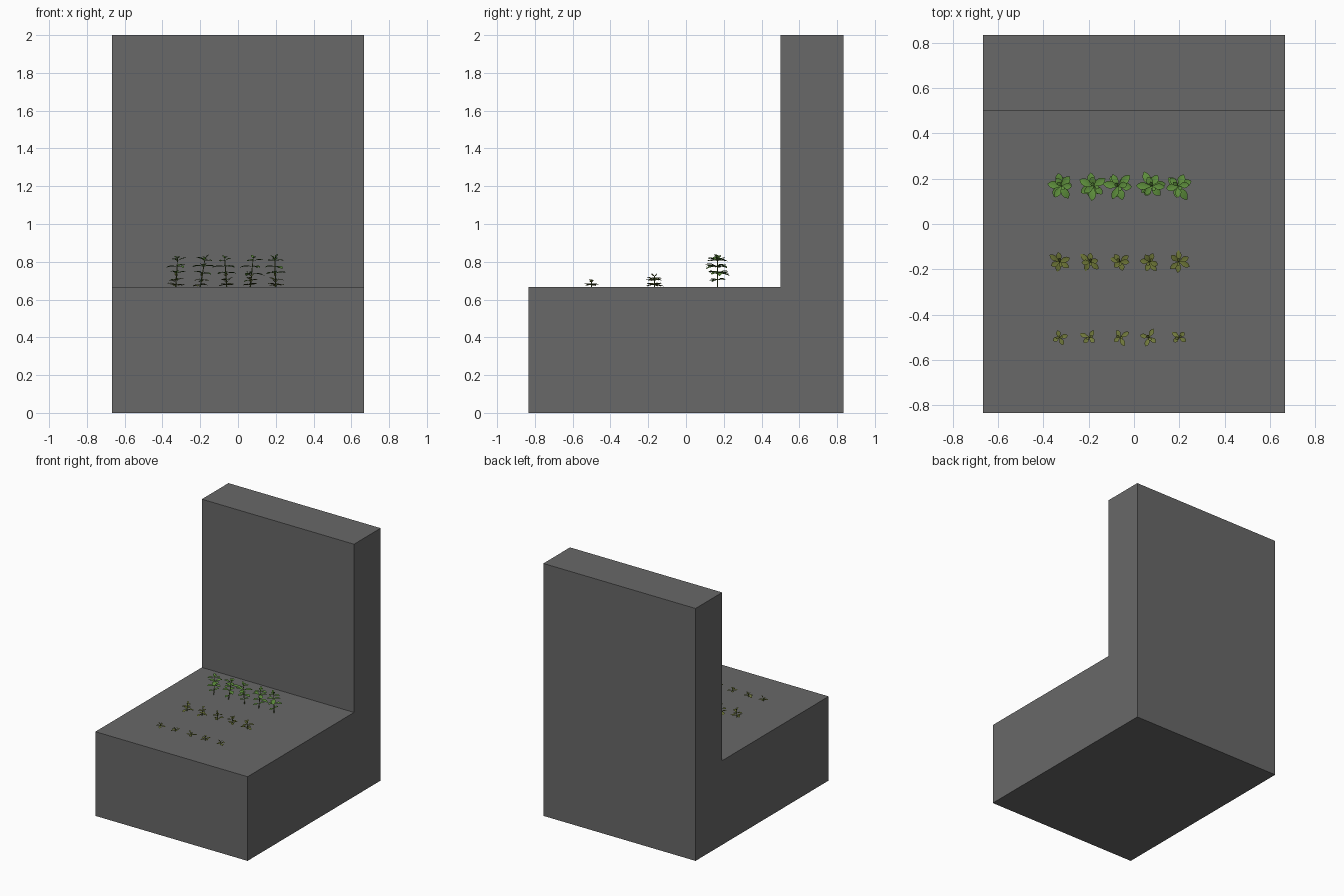
import bpy, bmesh, math, random
from mathutils import Vector

if "Cube" in bpy.data.objects:
    bpy.data.objects.remove(bpy.data.objects["Cube"])

random.seed(7)

def material(name, rgb):
    m = bpy.data.materials.new(name)
    m.diffuse_color = (*rgb, 1)
    m.use_nodes = True
    m.node_tree.nodes["Principled BSDF"].inputs["Base Color"].default_value = m.diffuse_color
    return m

GRAY = material("dark gray", (0.14, 0.14, 0.14))
GREEN = material("leaf green", (0.11, 0.27, 0.045))
OLIVE = material("olive", (0.14, 0.165, 0.035))
PALE = material("pale olive", (0.18, 0.21, 0.05))
STEM = material("stem green", (0.09, 0.13, 0.03))

def finish(bm, name, mats):
    me = bpy.data.meshes.new(name)
    bm.to_mesh(me)
    bm.free()
    for m in mats:
        me.materials.append(m)
    ob = bpy.data.objects.new(name, me)
    bpy.context.collection.objects.link(ob)
    return ob

# L-shaped block: side profile extruded across x
bm = bmesh.new()
W = 0.667
profile = [(-0.833, 0), (0.833, 0), (0.833, 2), (0.5, 2), (0.5, 0.667), (-0.833, 0.667)]
face = bm.faces.new([bm.verts.new((-W, y, z)) for y, z in profile])
ext = bmesh.ops.extrude_face_region(bm, geom=[face])
bmesh.ops.translate(bm, vec=(2 * W, 0, 0),
                    verts=[v for v in ext["geom"] if isinstance(v, bmesh.types.BMVert)])
bmesh.ops.recalc_face_normals(bm, faces=bm.faces)
finish(bm, "step_block", [GRAY])

def leaf(bm, base, angle, pitch, length, width, droop):
    """Pointed leaf folded along its midrib and arching outward."""
    out = Vector((math.cos(angle), math.sin(angle), 0))
    side = Vector((-out.y, out.x, 0))
    rows = []
    for t, w in ((0, 0.1), (0.25, 0.5), (0.5, 0.95), (0.72, 0.85), (0.88, 0.5), (1, 0.04)):
        c = base + out * (length * t * math.cos(pitch))
        c.z += length * (t * math.sin(pitch) - droop * t * t)
        h = w * width / 2
        rows.append([bm.verts.new(c + side * s * h + Vector((0, 0, abs(s) * h * 0.3)))
                     for s in (-1, 0, 1)])
    for a, b in zip(rows, rows[1:]):
        for i in (0, 1):
            f = bm.faces.new((a[i], b[i], b[i + 1], a[i + 1]))
            f.smooth = True

def stem(bm, foot, top, r):
    rings = []
    for k in range(4):
        c = foot.lerp(top, k / 3)
        rr = r * (1 - 0.15 * k)
        rings.append([bm.verts.new(c + Vector((rr * math.cos(i * math.tau / 6),
                                               rr * math.sin(i * math.tau / 6), 0)))
                      for i in range(6)])
    faces = [bm.faces.new((a[i], a[(i + 1) % 6], b[(i + 1) % 6], b[i]))
             for a, b in zip(rings, rings[1:]) for i in range(6)]
    faces.append(bm.faces.new(rings[-1]))
    for f in faces:
        f.material_index = 1
        f.smooth = True

def plant(name, x, y, height, whorls, leaf_mat, lean):
    """whorls: (height fraction, leaf count, length, width, pitch in degrees, droop)"""
    bm = bmesh.new()
    foot = Vector((x, y, 0.665))
    top = foot + Vector((lean, 0, height))
    stem(bm, foot, top, 0.0035)
    turn = random.uniform(0, math.tau)
    for frac, count, length, width, pitch, droop in whorls:
        for i in range(count):
            leaf(bm, foot.lerp(top, frac),
                 turn + i * math.tau / count + random.uniform(-0.3, 0.3),
                 math.radians(pitch + random.uniform(-12, 12)),
                 length * random.uniform(0.8, 1.15), width, droop)
        turn += 1.1
    finish(bm, name, [leaf_mat, STEM])

# Three rows of plants: seedlings, young plants, grown plants
COLS = (-0.33, -0.2, -0.06, 0.065, 0.2)
LEANS = (0.01, 0.025, -0.01, 0.015, -0.005)
ROWS = [
    ("seedling", -0.5, 0.03, PALE,
     [(0.4, 4, 0.04, 0.022, 12, 0.12), (0.8, 2, 0.025, 0.014, 45, 0.1)]),
    ("young_plant", -0.167, 0.06, OLIVE,
     [(0.2, 3, 0.05, 0.026, 12, 0.2), (0.6, 3, 0.045, 0.026, 20, 0.2),
      (0.95, 2, 0.025, 0.015, 40, 0.1)]),
    ("grown_plant", 0.167, 0.152, GREEN,
     [(0.25, 2, 0.045, 0.026, 10, 0.2), (0.48, 3, 0.062, 0.036, 14, 0.25),
      (0.72, 3, 0.068, 0.036, 14, 0.25), (0.92, 3, 0.055, 0.03, 20, 0.2),
      (1.0, 2, 0.03, 0.018, 40, 0.1)]),
]
for label, y, height, mat, whorls in ROWS:
    for n, (x, lean) in enumerate(zip(COLS, LEANS)):
        plant(f"{label}_{n + 1}", x, y, height, whorls, mat, lean * height / 0.15)
